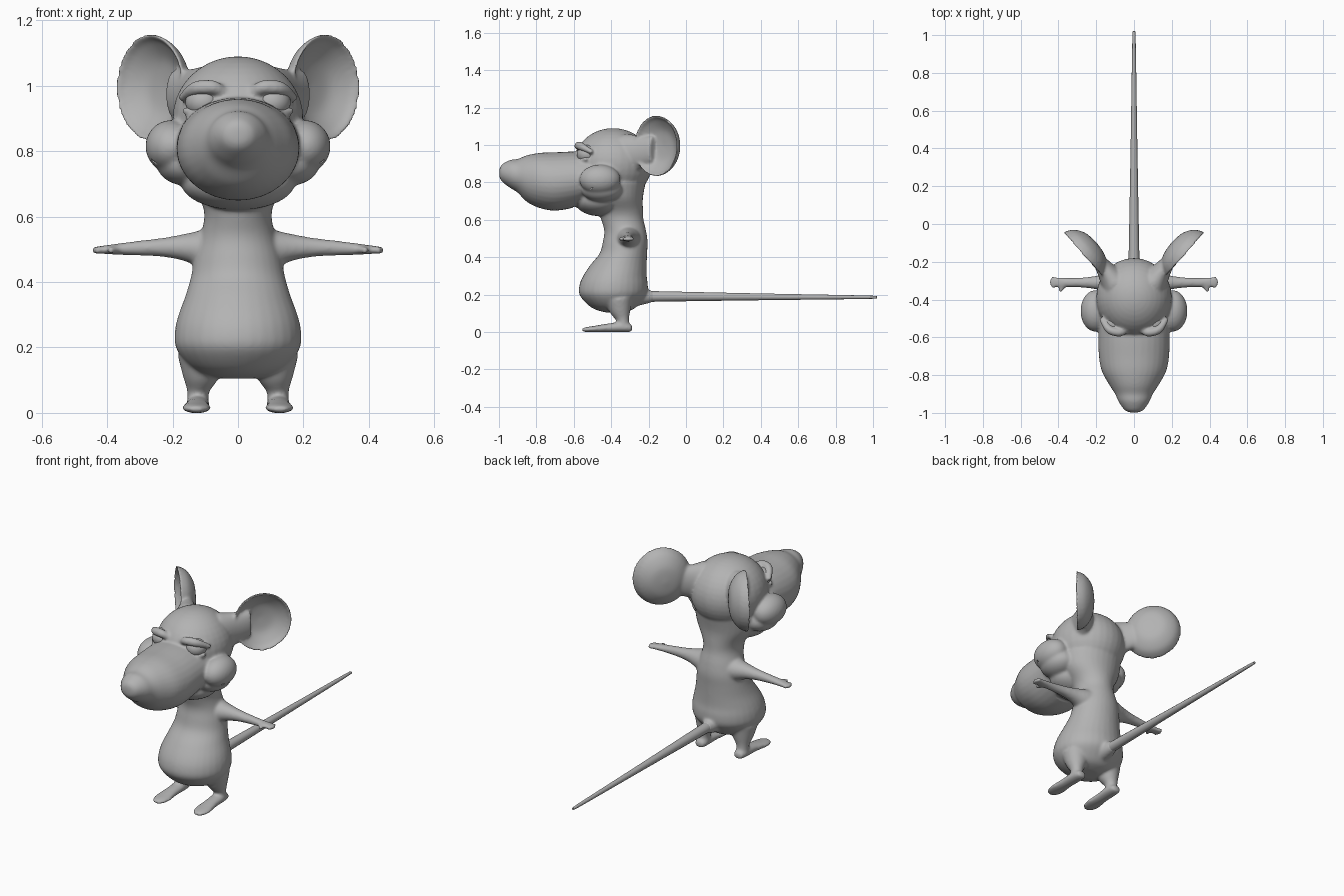
import bpy, bmesh, math
from mathutils import Vector, Matrix

cube = bpy.data.objects.get("Cube")
if cube:
    bpy.data.objects.remove(cube)

grey = bpy.data.materials.new("plain grey")
grey.use_nodes = True
grey.diffuse_color = (0.45, 0.45, 0.45, 1)
grey.node_tree.nodes["Principled BSDF"].inputs["Base Color"].default_value = grey.diffuse_color

X, Y, Z = Vector((1, 0, 0)), Vector((0, 1, 0)), Vector((0, 0, 1))


def spline(p0, p1, p2, p3, t):
    return 0.5 * (2 * p1 + (p2 - p0) * t + (2 * p0 - 5 * p1 + 4 * p2 - p3) * t * t
                  + (3 * p1 - p0 - 3 * p2 + p3) * t ** 3)


def loft(bm, rings, segs=32, steps=4):
    """Closed skin through elliptical rings given as (centre, axis a, axis b)."""
    fine, last = [], len(rings) - 1
    for i in range(last):
        four = [rings[max(0, min(last, i + k))] for k in (-1, 0, 1, 2)]
        for s in range(steps):
            fine.append([spline(*(r[j] for r in four), s / steps) for j in range(3)])
    fine.append(rings[-1])
    angles = [2 * math.pi * k / segs for k in range(segs)]
    loops = [[bm.verts.new(c + a * math.cos(t) + b * math.sin(t)) for t in angles]
             for c, a, b in fine]
    faces = [bm.faces.new(loops[0]), bm.faces.new(loops[-1])]
    for lo, hi in zip(loops, loops[1:]):
        for k in range(segs):
            n = (k + 1) % segs
            faces.append(bm.faces.new((lo[k], lo[n], hi[n], hi[k])))
    bmesh.ops.recalc_face_normals(bm, faces=faces)


def tube(bm, points, radii, segs=20):
    """Round tube along a path."""
    pts = [Vector(p) for p in points]
    rings = []
    for i, p in enumerate(pts):
        way = (pts[min(i + 1, len(pts) - 1)] - pts[max(i - 1, 0)]).normalized()
        a = way.cross(Z if abs(way.z) < 0.8 else Y).normalized()
        rings.append((p, a * radii[i], way.cross(a) * radii[i]))
    loft(bm, rings, segs)


def ball(bm, centre, size):
    bmesh.ops.create_uvsphere(bm, u_segments=32, v_segments=20, radius=1,
                              matrix=Matrix.Translation(centre) @ Matrix.Diagonal((*size, 1)))


def make(name, bm):
    mesh = bpy.data.meshes.new(name)
    bm.to_mesh(mesh)
    bm.free()
    mesh.materials.append(grey)
    mesh.shade_smooth()
    obj = bpy.data.objects.new(name, mesh)
    bpy.context.collection.objects.link(obj)
    return obj


skin = bmesh.new()

# Torso and neck: height, depth centre, half width, half depth
torso = [(.105, -.38, .05, .05), (.12, -.385, .11, .1), (.15, -.39, .155, .14),
         (.2, -.39, .19, .18), (.25, -.387, .193, .183), (.3, -.38, .182, .17),
         (.36, -.36, .16, .15), (.42, -.335, .143, .127), (.48, -.325, .132, .12),
         (.54, -.325, .115, .112), (.6, -.34, .103, .113), (.65, -.35, .115, .12),
         (.72, -.37, .16, .14), (.8, -.385, .18, .17)]
loft(skin, [(Vector((0, y, z)), X * w, Y * d) for z, y, w, d in torso])

# Snout: depth, height centre, half width, half height
snout = [(-.998, .85, .02, .02), (-.985, .85, .05, .045), (-.94, .845, .082, .075),
         (-.9, .835, .1, .09), (-.85, .82, .132, .125), (-.78, .81, .17, .148),
         (-.7, .805, .186, .156), (-.6, .815, .188, .15), (-.5, .83, .185, .13),
         (-.4, .85, .17, .1)]
loft(skin, [(Vector((0, y, z)), X * w, Z * h) for y, z, w, h in snout])

# Cranium, lower jaw and tail root
ball(skin, (0, -.39, .9), (.2, .21, .19))
ball(skin, (0, -.465, .705), (.175, .132, .085))
tube(skin, [(0, -.3, .19), (0, -.22, .19), (0, -.17, .19)], [.06, .042, .027])

# Ear dish, from its back round the rim to the hollow: scale, offset
dish = [(.05, -.085), (.5, -.075), (.85, -.04), (.99, 0), (1, .012),
        (.94, .008), (.85, -.012), (.5, -.047), (.05, -.057)]

for s in (1, -1):
    # Cheek and jaw corner
    ball(skin, (.205 * s, -.46, .815), (.078, .11, .08))
    ball(skin, (.16 * s, -.45, .765), (.09, .11, .07))

    # Brow and lower eyelid
    tube(skin, [(.035 * s, -.56, .975), (.075 * s, -.575, .995), (.13 * s, -.56, .992),
                (.175 * s, -.5, .96)], [.015, .022, .022, .012])
    tube(skin, [(.05 * s, -.57, .925), (.105 * s, -.575, .912), (.165 * s, -.53, .925)],
         [.01, .016, .012])

    # Ear and its root
    along, out = Vector((.66 * s, .75, 0)), Vector((.75 * s, -.66, 0))
    middle = Vector((.262 * s, -.155, .995))
    loft(skin, [(middle + out * o, along * .155 * f, Z * .163 * f) for f, o in dish])
    root = [((.1, -.32, .95), .08, .11), ((.15, -.245, .96), .05, .09),
            ((.2, -.175, .975), .03, .07)]
    loft(skin, [(Vector((x * s, y, z)), out * w, Z * h) for (x, y, z), w, h in root])

    # Arm: distance out, height, half depth, half height
    arm = [(.06, .5, .075, .075), (.12, .502, .058, .055), (.17, .506, .042, .04),
           (.23, .506, .031, .029), (.3, .504, .025, .023), (.36, .501, .025, .018),
           (.4, .499, .028, .014), (.415, .498, .02, .01)]
    loft(skin, [(Vector((x * s, -.31, z)), Y * d, Z * h) for x, z, d, h in arm])

    # Thumb and fingers
    for start, end in (((.365, -.315), (.394, -.357)), ((.39, -.315), (.437, -.33)),
                       ((.39, -.308), (.447, -.309)), ((.39, -.3), (.437, -.288))):
        tube(skin, [(start[0] * s, start[1], .5), (end[0] * s, end[1], .497)], [.014, .011])

    # Leg and foot
    tube(skin, [(.11 * s, -.36, .17), (.115 * s, -.35, .11), (.122 * s, -.338, .065),
                (.122 * s, -.335, .025)], [.075, .055, .034, .034])
    foot = [(-.288, .02, .015, .015), (-.3, .022, .03, .022), (-.35, .026, .036, .027),
            (-.42, .022, .036, .023), (-.49, .016, .044, .017), (-.535, .013, .036, .013),
            (-.557, .011, .015, .008)]
    loft(skin, [(Vector(((.122 + .02 * (-.3 - y) / .25 * .3) * s, y, z)), X * w, Z * h)
                for y, z, w, h in foot])

body = make("body", skin)

# Fuse the parts into one smooth skin
fuse = body.modifiers.new("fuse", "REMESH")
fuse.mode = "VOXEL"
fuse.voxel_size = .007
fuse.use_smooth_shade = True
soften = body.modifiers.new("soften", "SMOOTH")
soften.factor = .5
soften.iterations = 10

# Smile groove
groove = bmesh.new()
half = [(.262, -.5, .775), (.225, -.54, .725), (.15, -.572, .68), (.07, -.592, .66)]
path = half + [(0, -.597, .655)] + [(-x, y, z) for x, y, z in reversed(half)]
tube(groove, path, [.004, .009, .013, .015, .015, .015, .013, .009, .004], 12)
cutter = make("mouth_cutter", groove)
cutter.hide_render = True
cutter.hide_set(True)
mouth = body.modifiers.new("mouth", "BOOLEAN")
mouth.operation = "DIFFERENCE"
mouth.object = cutter

# Eyes
for s, side in ((1, "left"), (-1, "right")):
    eye = bmesh.new()
    ball(eye, (.105 * s, -.527, .95), (.056, .056, .05))
    make(side + "_eye", eye)

# Tail
tail = bmesh.new()
tube(tail, [(0, -.24, .19), (0, -.1, .19), (0, .4, .188), (0, .97, .186), (0, 1, .186)],
     [.03, .027, .018, .009, .004], 12)
make("tail", tail)
